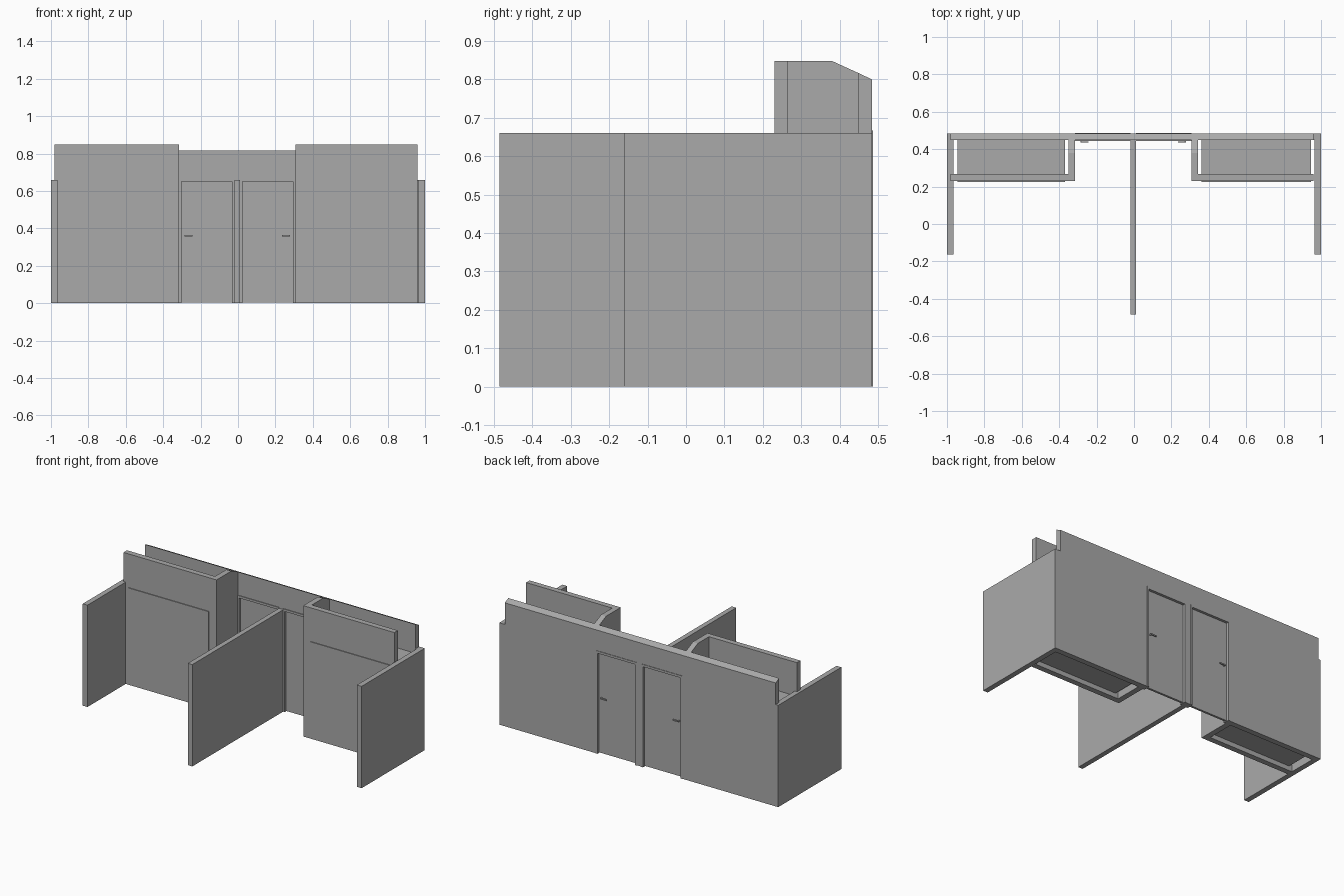
import bpy

if "Cube" in bpy.data.objects:
    bpy.data.objects.remove(bpy.data.objects["Cube"])

grey = bpy.data.materials.new("plain_grey")
grey.diffuse_color = (0.4, 0.4, 0.4, 1)
grey.use_nodes = True
grey.node_tree.nodes["Principled BSDF"].inputs["Base Color"].default_value = grey.diffuse_color


def prism(name, profile, x0, x1):
    """Extrude a (y, z) profile along x."""
    n = len(profile)
    verts = [(x, y, z) for x in (x0, x1) for y, z in profile]
    faces = [tuple(range(n))[::-1], tuple(range(n, 2 * n))]
    faces += [(i, (i + 1) % n, n + (i + 1) % n, n + i) for i in range(n)]
    me = bpy.data.meshes.new(name)
    me.from_pydata(verts, [], faces)
    me.materials.append(grey)
    ob = bpy.data.objects.new(name, me)
    bpy.context.collection.objects.link(ob)
    return ob


def box(name, x0, x1, y0, y1, z0, z1):
    return prism(name, [(y0, z0), (y1, z0), (y1, z1), (y0, z1)], x0, x1)


def span(a, b):
    return min(a, b), max(a, b)


# Back wall with sloped top, split around the two door openings
Y0, Y1, DOOR_TOP = 0.448, 0.484, 0.657


def wall_profile(z0):
    return [(Y0, z0), (Y1, z0), (Y1, 0.80), (Y0, 0.817)]


for name, x0, x1, z0 in (("back_wall_left", -0.982, -0.315, 0),
                         ("door_header_left", -0.315, -0.02, DOOR_TOP),
                         ("back_wall_post", -0.02, 0.012, 0),
                         ("door_header_right", 0.012, 0.307, DOOR_TOP),
                         ("back_wall_right", 0.307, 0.96, 0)):
    prism(name, wall_profile(z0), x0, x1)

# Side partitions and long centre partition
box("side_wall_left", -1, -0.966, -0.162, 0.484, 0, 0.66)
box("side_wall_right", 0.966, 1, -0.162, 0.484, 0, 0.66)
box("side_wall_end_fill", 0.96, 0.966, Y0, Y1, 0, 0.66)
box("centre_wall", -0.02, 0.012, -0.485, Y0, 0, 0.66)

# Projecting bays: front wall, sloped return wall, inner cabinet
for side, outer, inner, s in (("left", -0.982, -0.315, -1),
                              ("right", 0.96, 0.307, 1)):
    box("bay_front_" + side, *span(outer, inner), 0.23, 0.266, 0, 0.848)
    prism("bay_return_" + side,
          [(0.266, 0), (Y0, 0), (Y0, 0.817), (0.38, 0.848), (0.266, 0.848)],
          *span(inner, inner + s * 0.036))
    box("bay_cabinet_" + side, *span(s * 0.945, inner + s * 0.055),
        0.225, Y0, 0.03, 0.63)

# Doors with frames and lever handles on both faces
for side, jamb, post, s in (("left", -0.315, -0.02, -1),
                            ("right", 0.307, 0.012, 1)):
    w = 0.012
    box("door_" + side, *span(jamb, post), 0.456, 0.47, 0.004, DOOR_TOP)
    box("door_frame_outer_" + side, *span(jamb, jamb - s * w), 0.444, 0.487, 0, 0.667)
    box("door_frame_inner_" + side, *span(post, post + s * w), 0.444, 0.487, 0, 0.667)
    box("door_frame_top_" + side, *span(jamb - s * w, post + s * w),
        0.444, 0.487, 0.652, 0.667)
    hx = jamb - s * 0.03
    for face, ya, yb, yc in (("front", 0.435, 0.442, 0.457),
                             ("rear", 0.484, 0.478, 0.469)):
        box(f"handle_lever_{face}_{side}", *span(hx, hx - s * 0.042),
            *span(ya, yb), 0.358, 0.366)
        box(f"handle_stem_{face}_{side}", *span(hx, hx - s * 0.008),
            *span(yb, yc), 0.358, 0.366)
